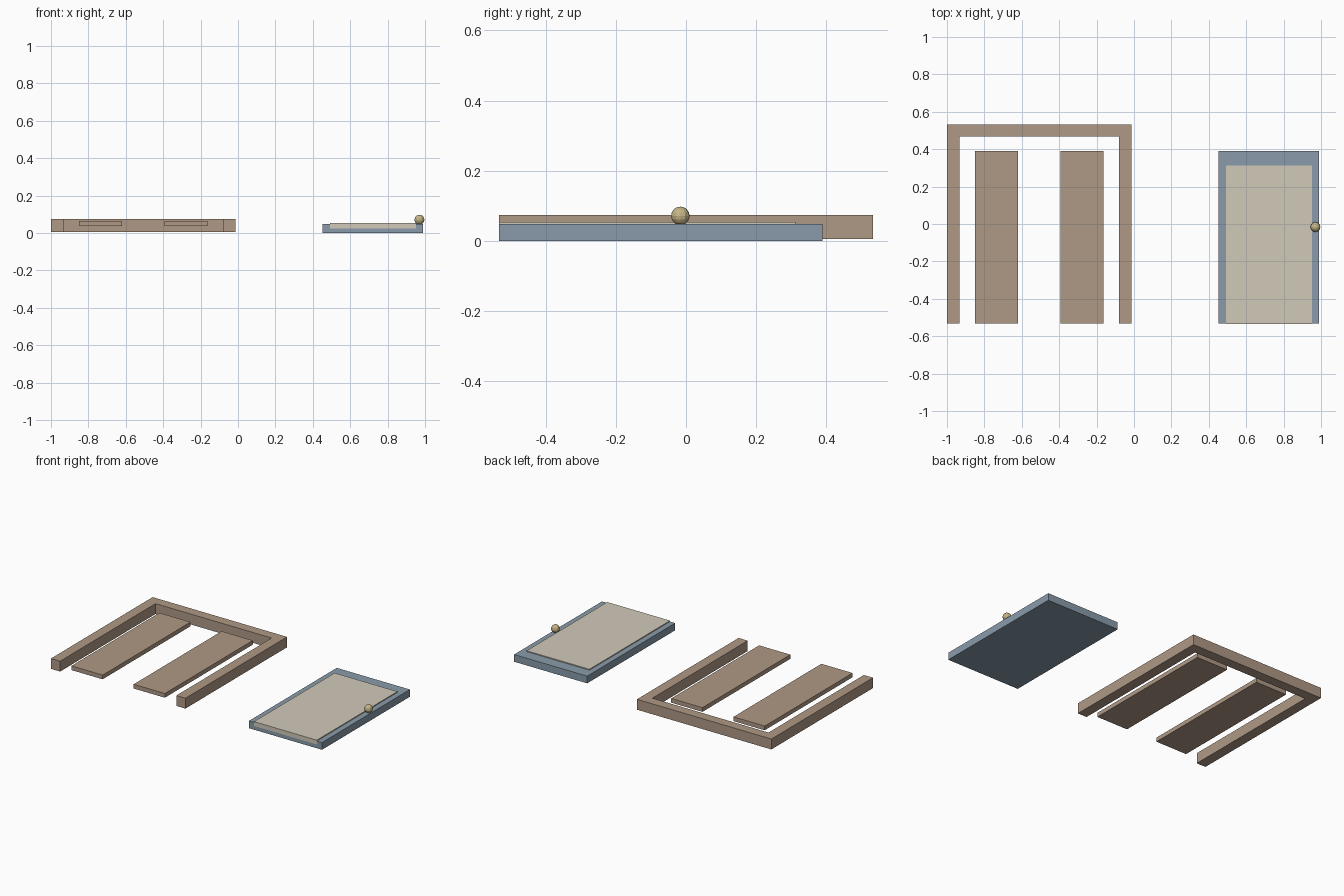
import bpy, bmesh

if "Cube" in bpy.data.objects:
    bpy.data.objects.remove(bpy.data.objects["Cube"])


def material(name, rgb):
    m = bpy.data.materials.new(name)
    m.diffuse_color = (*rgb, 1)
    m.use_nodes = True
    m.node_tree.nodes["Principled BSDF"].inputs["Base Color"].default_value = m.diffuse_color
    return m


def finish(name, bm, mat):
    bmesh.ops.recalc_face_normals(bm, faces=bm.faces)
    mesh = bpy.data.meshes.new(name)
    bm.to_mesh(mesh)
    bm.free()
    mesh.materials.append(mat)
    ob = bpy.data.objects.new(name, mesh)
    bpy.context.collection.objects.link(ob)
    return ob


def prism(name, outline, z0, z1, mat):
    """Extrude a flat outline from z0 up to z1."""
    bm = bmesh.new()
    face = bm.faces.new([bm.verts.new((x, y, z0)) for x, y in outline])
    ext = bmesh.ops.extrude_face_region(bm, geom=[face])["geom"]
    top = [v for v in ext if isinstance(v, bmesh.types.BMVert)]
    bmesh.ops.translate(bm, verts=top, vec=(0, 0, z1 - z0))
    return finish(name, bm, mat)


def slab(name, x0, x1, y0, y1, z0, z1, mat):
    return prism(name, [(x0, y0), (x1, y0), (x1, y1), (x0, y1)], z0, z1, mat)


wood = material("wood", (0.43, 0.32, 0.235))
blue = material("blue_paint", (0.25, 0.33, 0.40))
cream = material("cream", (0.64, 0.59, 0.49))
brass = material("brass", (0.56, 0.46, 0.24))

FRONT = -0.533

# U-shaped surround, open at the front
prism("door_surround",
      [(-1, FRONT), (-0.933, FRONT), (-0.933, 0.467), (-0.08, 0.467),
       (-0.08, FRONT), (-0.013, FRONT), (-0.013, 0.533), (-1, 0.533)],
      0.005, 0.074, wood)

# Two loose boards inside the surround
for side, x in (("left", -0.85), ("right", -0.393)):
    slab(f"{side}_board", x, x + 0.229, FRONT, 0.389, 0.037, 0.065, wood)

# Door leaf with raised panel, flush at the front end
slab("door_leaf", 0.453, 0.99, FRONT, 0.389, 0.0, 0.048, blue)
slab("door_panel", 0.491, 0.952, FRONT - 0.0005, 0.312, 0.025, 0.054, cream)

# Round knob
bm = bmesh.new()
bmesh.ops.create_uvsphere(bm, u_segments=12, v_segments=8, radius=0.0265)
bmesh.ops.translate(bm, verts=bm.verts, vec=(0.97, -0.016, 0.071))
finish("door_knob", bm, brass)
